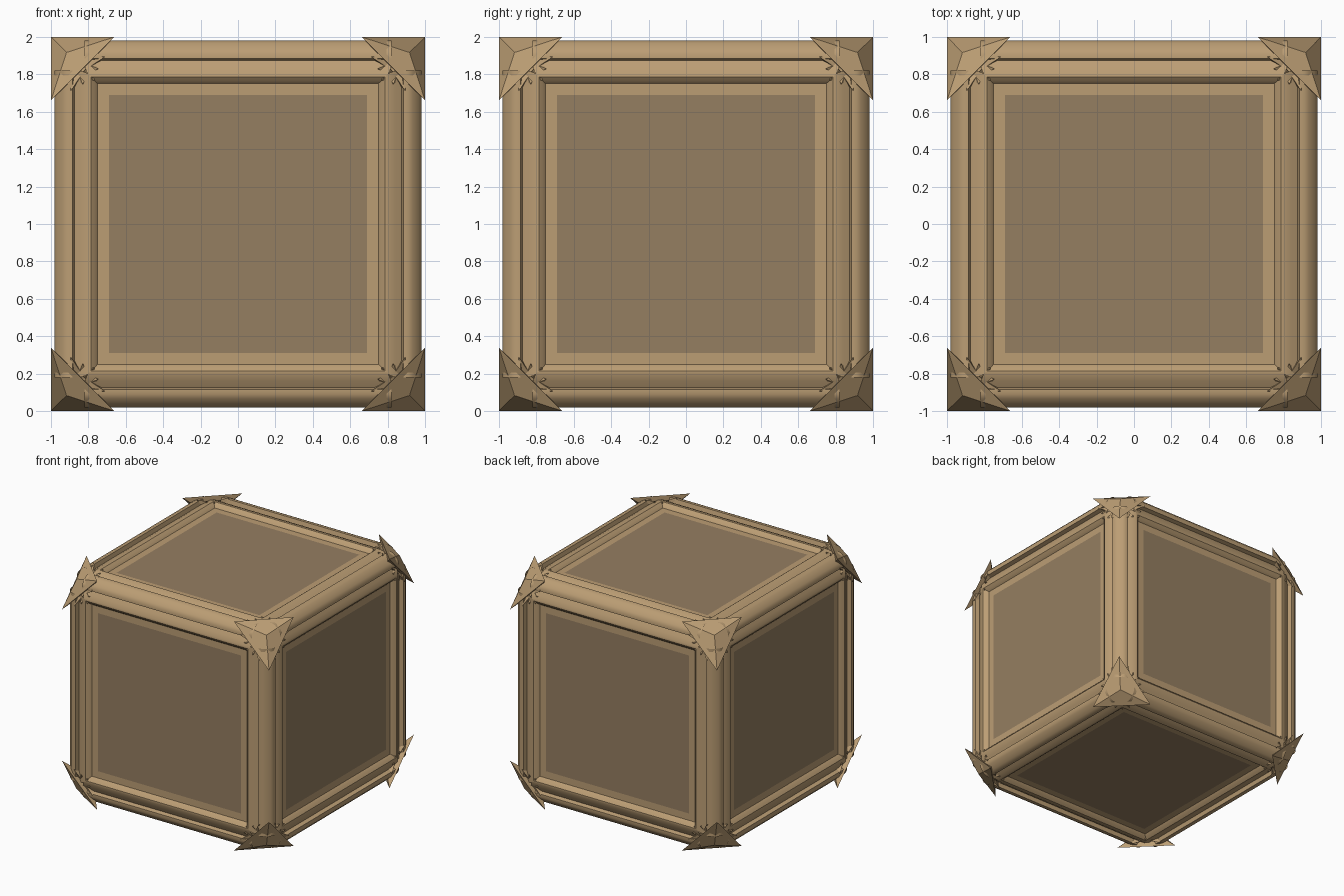
import bpy, bmesh
from math import radians
from mathutils import Vector, Matrix
from itertools import product

if "Cube" in bpy.data.objects:
    bpy.data.objects.remove(bpy.data.objects["Cube"])


def material(name, color):
    m = bpy.data.materials.new(name)
    m.diffuse_color = (*color, 1)
    m.use_nodes = True
    m.node_tree.nodes["Principled BSDF"].inputs["Base Color"].default_value = m.diffuse_color
    return m


FRAME = material("frame_tan", (0.50, 0.34, 0.175))
PANEL = material("panel_brown", (0.30, 0.21, 0.12))


def finish(bm, name, mat, smooth=None):
    me = bpy.data.meshes.new(name)
    bm.to_mesh(me)
    bm.free()
    me.materials.append(mat)
    ob = bpy.data.objects.new(name, me)
    ob.location.z = 1
    bpy.context.collection.objects.link(ob)
    if smooth:
        bpy.ops.object.select_all(action='DESELECT')
        ob.select_set(True)
        bpy.context.view_layer.objects.active = ob
        bpy.ops.object.shade_smooth_by_angle(angle=radians(smooth))
    return ob


def face(bm, pts):
    f = bm.faces.new([bm.verts.new(p) for p in pts])
    f.normal_update()
    return f


def place(k, a, u, v):
    p = Vector((0, 0, 0))
    p[k], p[(k + 1) % 3], p[(k + 2) % 3] = a, u, v
    return p


# six recessed panels and the pale border around each
panels, borders = bmesh.new(), bmesh.new()
P, B, D = 0.69, 0.74, 0.945
for k, s in product(range(3), (-1, 1)):
    ring = [(-1, -1), (1, -1), (1, 1), (-1, 1)][::s]
    face(panels, [place(k, s * D, u * P, v * P) for u, v in ring])
    for i in range(4):
        (a, b), (c, d) = ring[i], ring[(i + 1) % 4]
        face(borders, [place(k, s * D, a * B, b * B), place(k, s * D, c * B, d * B),
                       place(k, s * D, c * P, d * P), place(k, s * D, a * P, b * P)])
finish(panels, "face_panels", PANEL)
finish(borders, "panel_borders", FRAME)

# edge moulding: bead, cove, fillet and chamfer, mirrored across the cube edge
half = [(0.74, 0.945), (0.75, 0.945), (0.765, 0.965), (0.785, 0.98), (0.805, 0.98),
        (0.84, 0.965), (0.875, 0.945), (0.885, 0.98), (0.91, 0.98), (0.934, 0.968)]
profile = half + [(v, u) for u, v in reversed(half)]
bm = bmesh.new()
for k, su, sv in product(range(3), (-1, 1), (-1, 1)):
    rows = []
    for u, v in profile:
        e = min(u, v, 0.82)          # mitred ends
        rows.append([bm.verts.new(place(k, t * e, su * u, sv * v)) for t in (-1, 1)])
    for (a, b), (c, d) in zip(rows, rows[1:]):
        q = [a, c, d, b]
        bm.faces.new(q[::-1] if su * sv > 0 else q)
finish(bm, "edge_mouldings", FRAME, 35)

# corner ornaments: stacked thin triangular spikes turned about the cube diagonal
# (centre along diagonal, radius, turn, outward rise)
layers = [(0.887, 0.277, 0, 0.03), (0.865, 0.20, 20, 0.03), (0.865, 0.20, -20, 0.03),
          (0.853, 0.17, 40, 0.05), (0.853, 0.17, -40, 0.05), (0.84, 0.18, 60, 0.05)]
diag = Vector((1, 1, 1)).normalized()
down = Vector((1, 1, -2)).normalized()
bm = bmesh.new()
for signs in product((-1, 1), repeat=3):
    sgn = Vector(signs)
    for c, r, turn, rise in layers:
        ctr = Vector((c, c, c))
        pts = [ctr + Vector((rise,) * 3), ctr - Vector((0.06,) * 3)]
        pts += [ctr + Matrix.Rotation(radians(turn + 120 * i), 3, diag) @ down * r
                for i in range(3)]
        top, bot, *tri = [bm.verts.new(p * sgn) for p in pts]
        for i in range(3):
            a, b = tri[i], tri[(i + 1) % 3]
            bm.faces.new((a, b, top))
            bm.faces.new((b, a, bot))
bmesh.ops.recalc_face_normals(bm, faces=bm.faces)
finish(bm, "corner_ornaments", FRAME)
